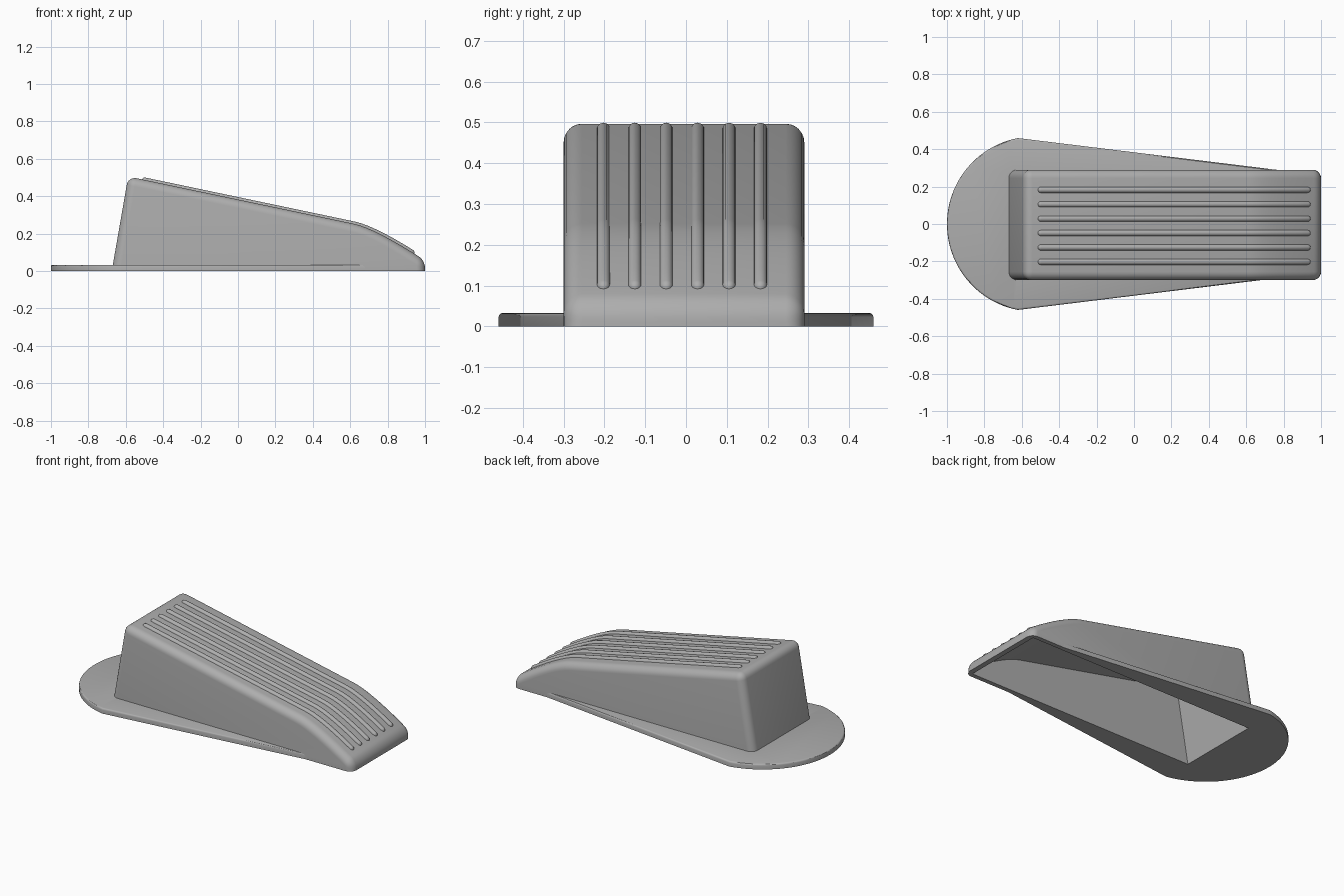
import bpy, bmesh, math
from mathutils import Vector

cube = bpy.data.objects.get("Cube")
if cube:
    bpy.data.objects.remove(cube)

grey = bpy.data.materials.new("rubber grey")
grey.use_nodes = True
colour = (0.42, 0.42, 0.42, 1)
grey.diffuse_color = colour
grey.node_tree.nodes["Principled BSDF"].inputs["Base Color"].default_value = colour

MID_Y = -0.005      # middle of the wedge
HALF = 0.295        # half width of the wedge
WALL = 0.028


def add_object(name, bm):
    bmesh.ops.recalc_face_normals(bm, faces=bm.faces[:])
    mesh = bpy.data.meshes.new(name)
    bm.to_mesh(mesh)
    bm.free()
    obj = bpy.data.objects.new(name, mesh)
    bpy.context.collection.objects.link(obj)
    mesh.materials.append(grey)
    return obj


def prism(points, direction):
    """Extrude a closed outline into a solid."""
    bm = bmesh.new()
    face = bm.faces.new([bm.verts.new(p) for p in points])
    new = bmesh.ops.extrude_face_region(bm, geom=[face])["geom"]
    bmesh.ops.translate(bm, vec=direction, verts=[g for g in new if isinstance(g, bmesh.types.BMVert)])
    bmesh.ops.recalc_face_normals(bm, faces=bm.faces[:])
    return bm


def round_edges(bm, radius, segments, rule):
    edges = [e for e in bm.edges if e.calc_face_angle(0) > 0.35 and rule(e)]
    bmesh.ops.bevel(bm, geom=edges, offset=radius, segments=segments, profile=0.5,
                    affect='EDGES', clamp_overlap=False)


def activate(obj):
    bpy.ops.object.select_all(action='DESELECT')
    obj.select_set(True)
    bpy.context.view_layer.objects.active = obj


def off_floor(edge):
    return max(v.co.z for v in edge.verts) > 0.001


# Top line of the wedge: straight slope, then a curve down to the tip
a, b, c = Vector((0.62, 0.252)), Vector((0.736, 0.2277)), Vector((1.0, 0.056))
nose = [a * (1 - t) ** 2 + b * 2 * t * (1 - t) + c * t * t for t in [i / 8 for i in range(9)]]


# Wedge body
outline = [(-0.675, 0), (-0.587, 0.505)] + [tuple(p) for p in nose] + [(1.0, 0)]
bm = prism([(x, MID_Y - HALF, z) for x, z in outline], (0, 2 * HALF, 0))
round_edges(bm, 0.045, 6, off_floor)
body = add_object("wedge_body", bm)

# Flange around the heel, round at the back and tapering towards the tip
radius, centre = 0.468, -0.532
start = math.radians(101)
rim = [(centre + radius * math.cos(w), radius * math.sin(w), 0)
       for w in [start + (2 * math.pi - 2 * start) * i / 48 for i in range(49)]]
rim += [(0.9, -0.273, 0), (0.9, 0.273, 0)]
bm = prism(rim, (0, 0, 0.033))
round_edges(bm, 0.01, 3, lambda e: min(v.co.z for v in e.verts) > 0.03)
flange = add_object("base_flange", bm)

# Hollow underside, cut through both parts
inner = [(-0.636, -0.05), (-0.546, 0.465)] + [(p.x, p.y - 0.032) for p in nose[:-1]]
inner += [(0.967, 0.045), (0.967, -0.05)]
half = HALF - WALL
cutter = add_object("hollow_cutter", prism([(x, MID_Y - half, z) for x, z in inner], (0, 2 * half, 0)))
cutter.hide_render = True
for obj in (body, flange):
    activate(obj)
    cut = obj.modifiers.new("hollow", 'BOOLEAN')
    cut.operation, cut.solver, cut.object = 'DIFFERENCE', 'EXACT', cutter
    bpy.ops.object.modifier_apply(modifier=cut.name)
bpy.data.objects.remove(cutter)

# Grip ribs: round rods following the top line, with domed ends
RIB = 0.0165
first, last = -0.515, 0.942


def top_height(x):
    if x <= a.x:
        return a.y - 0.21 * (x - a.x)
    for p, q in zip(nose, nose[1:]):
        if x <= q.x:
            return p.y + (q.y - p.y) * (x - p.x) / (q.x - p.x)
    return c.y


dome = [(RIB * (1 - math.cos(w)), math.sin(w)) for w in [math.pi / 2 * i / 5 for i in range(6)]]
path = [(first + d, r) for d, r in dome]
path += [(p.x, 1) for p in nose if p.x < last - 2 * RIB]
path += [(last - d, r) for d, r in reversed(dome)]

for i in range(6):
    y = -0.01 + (i - 2.5) * 0.077
    curve = bpy.data.curves.new("grip_rib", 'CURVE')
    curve.dimensions = '3D'
    curve.bevel_depth = RIB
    curve.bevel_resolution = 4
    spline = curve.splines.new('POLY')
    spline.points.add(len(path) - 1)
    for point, (x, r) in zip(spline.points, path):
        point.co = (x, y, top_height(x) - 0.004, 1)
        point.radius = max(r, 0.01)
    curve.materials.append(grey)
    rib = bpy.data.objects.new(f"grip_rib_{i + 1}", curve)
    bpy.context.collection.objects.link(rib)
    activate(rib)
    bpy.ops.object.convert(target='MESH')
    bpy.ops.object.shade_smooth_by_angle(angle=math.radians(50))

for obj in (body, flange):
    activate(obj)
    bpy.ops.object.shade_smooth_by_angle(angle=math.radians(30))
